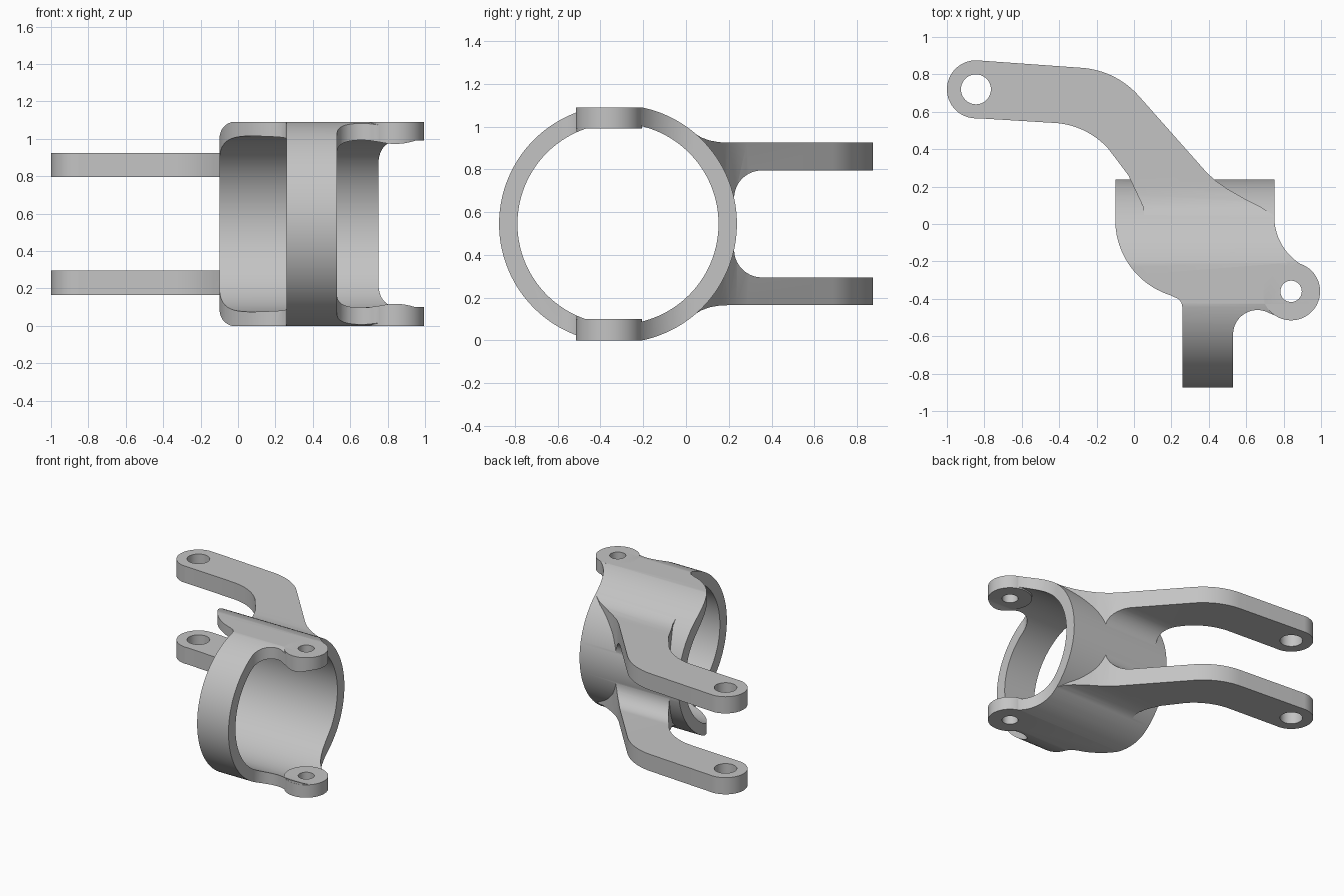
import bpy
import bmesh
from math import cos, sin, radians

cube = bpy.data.objects.get("Cube")
if cube:
    bpy.data.objects.remove(cube, do_unlink=True)

HEIGHT = 1.09
MID = HEIGHT / 2
RING_Y = -0.318
LUG = (0.84, -0.36)
ARM_END = (-0.845, 0.72)
ROUND = 0.155

grey = bpy.data.materials.new("plain grey")
grey.use_nodes = True
grey.diffuse_color = (0.55, 0.55, 0.55, 1)
grey.node_tree.nodes["Principled BSDF"].inputs["Base Color"].default_value = (0.55, 0.55, 0.55, 1)


def arc(center, r, start, end, steps=20):
    angles = [radians(start + (end - start) * i / steps) for i in range(steps + 1)]
    return [(center[0] + r * cos(a), center[1] + r * sin(a)) for a in angles]


def circle(center, r, steps=128):
    return arc(center, r, 0, 360, steps)[:-1]


def prism(name, outline, low, high, axis="z"):
    """Extrude a closed outline along z (outline in xy) or x (outline in yz)."""
    place = (lambda a, b, h: (a, b, h)) if axis == "z" else (lambda a, b, h: (h, a, b))
    bm = bmesh.new()
    bottom = [bm.verts.new(place(a, b, low)) for a, b in outline]
    top = [bm.verts.new(place(a, b, high)) for a, b in outline]
    bm.faces.new(bottom)
    bm.faces.new(top)
    for i in range(len(outline)):
        bm.faces.new((bottom[i - 1], bottom[i], top[i], top[i - 1]))
    bmesh.ops.recalc_face_normals(bm, faces=bm.faces)
    mesh = bpy.data.meshes.new(name)
    bm.to_mesh(mesh)
    bm.free()
    mesh.materials.append(grey)
    ob = bpy.data.objects.new(name, mesh)
    bpy.context.collection.objects.link(ob)
    return ob


def combine(target, other, operation):
    mod = target.modifiers.new("combine", "BOOLEAN")
    mod.operation = operation
    mod.solver = "EXACT"
    mod.object = other
    bpy.context.view_layer.objects.active = target
    bpy.ops.object.modifier_apply(modifier=mod.name)
    bpy.data.objects.remove(other, do_unlink=True)


# Ring: a cylinder along x, trimmed to the plan outline
plan = [(-0.1, 0.3)]
plan += arc((0.32, 0.02), 0.42, 180, 253)
plan += [(0.235, -0.4), (0.254, -0.42), (0.26, -0.45), (0.26, -0.9), (0.53, -0.9)]
plan += arc((0.66, -0.59), 0.13, 180, 60)
plan += arc(LUG, ROUND - 0.002, 240, 422, 32)
plan += arc((1.05, 0.04), 0.3, 242, 180)
plan += [(0.75, 0.3)]
body = prism("clamp_bracket", circle((RING_Y, MID), 0.556, 192), -0.5, 1.3, "x")
combine(body, prism("ring_trim", plan, 0, HEIGHT), "INTERSECT")

# Arms: bent plan outline crossed with a filleted side profile
arm_plan = arc(ARM_END, ROUND, 86, 274, 40)
arm_plan += arc((-0.449, 0.121), 0.42, 86, 42)
arm_plan += [(-0.03, 0.26), (0.05, 0.09), (0.07, -0.1), (0.74, -0.1), (0.74, 0.05),
             (0.68, 0.09), (0.6, 0.13), (0.5, 0.187), (0.43, 0.236), (0.38, 0.285)]
arm_plan += arc((-0.311, 0.386), 0.45, 42, 86)
upper = [(0, 0.97), (0.03, 0.975), (0.07, 0.95), (0.11, 0.935), (0.155, 0.927),
         (0.2, 0.925), (1, 0.925), (1, 0.795)]
upper += arc((0.355, 0.665), 0.13, 90, 180, 16)
side = upper + [(y, HEIGHT - z) for y, z in reversed(upper)]
arms = prism("arms", arm_plan, -0.1, 1.2)
combine(arms, prism("arm_profile", side, -1.2, 1.2, "x"), "INTERSECT")
combine(body, arms, "UNION")

# Bore through the ring
combine(body, prism("bore", circle((RING_Y, MID), 0.47, 192), -0.6, 1.4, "x"), "DIFFERENCE")

# Round lugs at top and bottom
for low in (0, HEIGHT - 0.1):
    combine(body, prism("lug", circle(LUG, ROUND, 96), low, low + 0.1), "UNION")

# Pin holes through lugs and arm ends
for center, r in ((LUG, 0.057), (ARM_END, 0.08)):
    combine(body, prism("pin_hole", circle(center, r, 64), -0.2, 1.3), "DIFFERENCE")

bpy.ops.object.select_all(action="DESELECT")
body.select_set(True)
bpy.context.view_layer.objects.active = body
bpy.ops.object.shade_smooth_by_angle(angle=radians(25))
